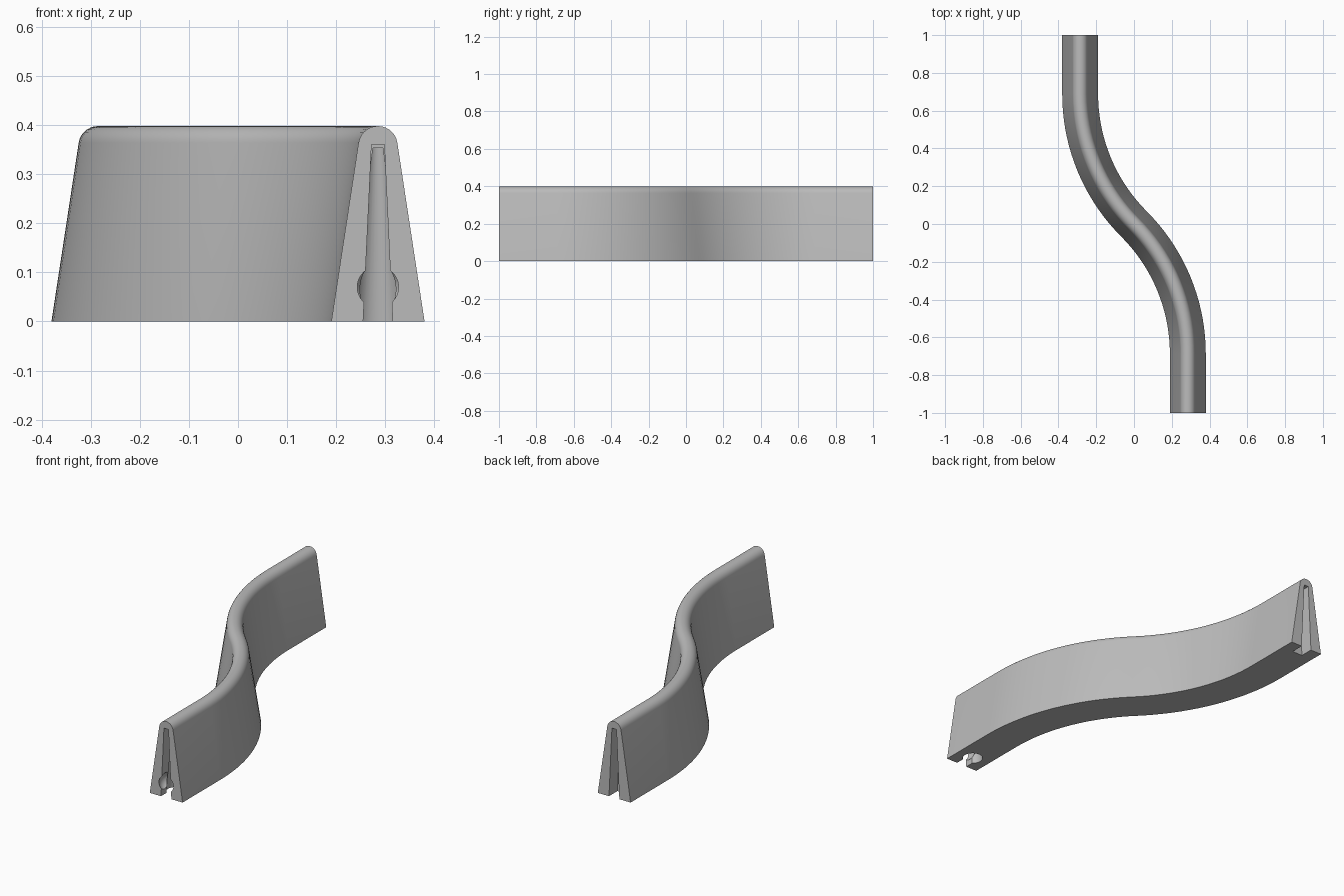
import bpy, bmesh, math
from mathutils import Matrix

cube = bpy.data.objects.get("Cube")
if cube:
    bpy.data.objects.remove(cube, do_unlink=True)

grey = bpy.data.materials.new("plain grey")
grey.use_nodes = True
colour = (0.5, 0.5, 0.5, 1)
grey.diffuse_color = colour
grey.node_tree.nodes["Principled BSDF"].inputs["Base Color"].default_value = colour

OFFSET = 0.285                      # sideways shift of each straight end
BEND = math.radians(45)
RADIUS = OFFSET / (1 - math.cos(BEND))
START = RADIUS * math.sin(BEND)     # where the straight end meets the bend


def make_object(name, bm):
    bmesh.ops.recalc_face_normals(bm, faces=bm.faces)
    mesh = bpy.data.meshes.new(name)
    bm.to_mesh(mesh)
    bm.free()
    mesh.materials.append(grey)
    obj = bpy.data.objects.new(name, mesh)
    bpy.context.collection.objects.link(obj)
    return obj


def loft(bm, rings):
    """Skin matching closed rings and cap both ends."""
    rows = [[bm.verts.new(p) for p in ring] for ring in rings]
    n = len(rows[0])
    for a, b in zip(rows, rows[1:]):
        for i in range(n):
            j = (i + 1) % n
            bm.faces.new((a[i], a[j], b[j], b[i]))
    bm.faces.new(rows[0])
    bm.faces.new(rows[-1])


# Tapered wall section with a rounded top
profile = [(-0.095, 0), (0.095, 0)]
lean = math.radians(8.7)
STEPS = 14
for i in range(STEPS + 1):
    t = lean + (math.pi - 2 * lean) * i / STEPS
    profile.append((0.04 * math.cos(t), 0.358 + 0.04 * math.sin(t)))

# S-shaped path: straight, bend, opposite bend, straight
half = [(OFFSET, -1, 0)]
SEGMENTS = 18
for i in range(SEGMENTS + 1):
    t = BEND * i / SEGMENTS
    half.append((OFFSET - RADIUS * (1 - math.cos(t)),
                 -START + RADIUS * math.sin(t), t))
path = half + [(-x, -y, t) for x, y, t in reversed(half[:-1])]

bm = bmesh.new()
loft(bm, [[(x + u * math.cos(t), y + u * math.sin(t), z) for u, z in profile]
          for x, y, t in path])
wall = make_object("curved_wall", bm)


def slot_cutter():
    bm = bmesh.new()
    section = [(-0.031, -0.02), (0.031, -0.02), (0.013, 0.36), (-0.013, 0.36)]
    loft(bm, [[(OFFSET + x, y, z) for x, z in section] for y in (-1.05, -0.93)])
    return bm


def socket_cutter():
    bm = bmesh.new()
    bmesh.ops.create_cone(bm, cap_ends=True, segments=32, radius1=0.052,
                          radius2=0.018, depth=0.375,
                          matrix=Matrix.Translation((OFFSET, -0.915, 0.1655)))
    return bm


def dimple_cutter():
    bm = bmesh.new()
    bmesh.ops.create_uvsphere(bm, u_segments=32, v_segments=20, radius=0.05,
                              matrix=Matrix.Translation((OFFSET, -0.973, 0.07)))
    return bm


# Connector pockets in both ends
bpy.context.view_layer.objects.active = wall
for turn in (0, math.pi):
    for build in (slot_cutter, socket_cutter, dimple_cutter):
        bm = build()
        bm.transform(Matrix.Rotation(turn, 4, "Z"))
        cutter = make_object("pocket_cutter", bm)
        cutter.hide_render = True
        mod = wall.modifiers.new("pocket", "BOOLEAN")
        mod.operation = "DIFFERENCE"
        mod.solver = "EXACT"
        mod.object = cutter
        bpy.ops.object.modifier_apply(modifier=mod.name)
        bpy.data.objects.remove(cutter, do_unlink=True)

bpy.ops.object.select_all(action="DESELECT")
wall.select_set(True)
bpy.ops.object.shade_smooth_by_angle(angle=math.radians(30))
